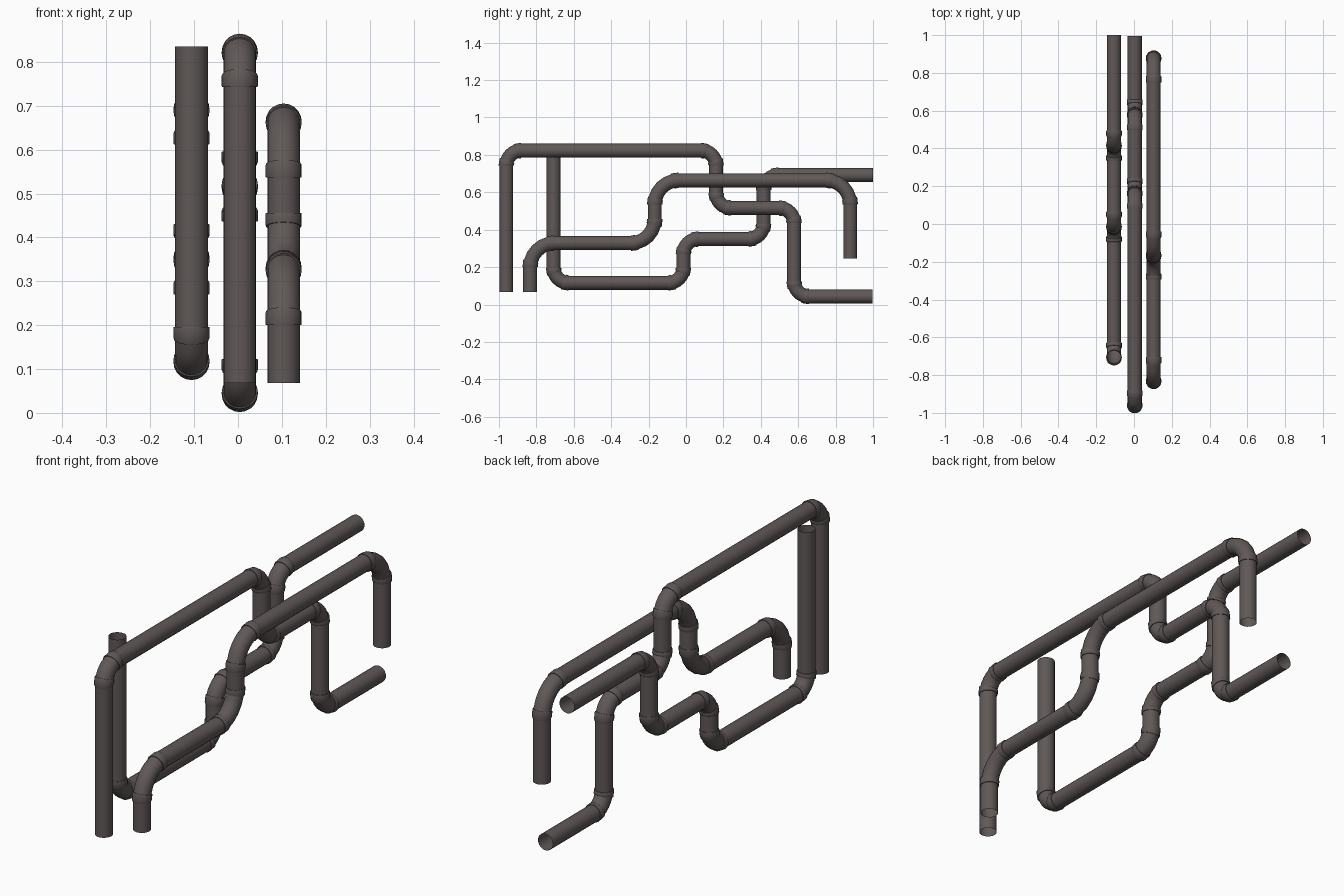
import bpy, bmesh, math
from mathutils import Vector

if "Cube" in bpy.data.objects:
    bpy.data.objects.remove(bpy.data.objects["Cube"])

SIDES = 20
PIPE_R = 0.0372
COLLAR_R = 0.0412

mat = bpy.data.materials.new("dark iron")
mat.diffuse_color = (0.115, 0.098, 0.095, 1)
mat.use_nodes = True
mat.node_tree.nodes["Principled BSDF"].inputs["Base Color"].default_value = mat.diffuse_color


def elbow_rings(corner, d_in, d_out, bend, collar_deg):
    """Rings (centre, tangent, radius) round a 90 degree elbow with a collar at each end."""
    a = math.radians(collar_deg)
    mid = [(a + (math.pi / 2 - 2 * a) * k / 4, PIPE_R) for k in range(5)]
    lip = math.radians(1.5)
    start = [(0, PIPE_R), (0, COLLAR_R - 0.001), (lip, COLLAR_R),
             (a - lip, COLLAR_R), (a, COLLAR_R - 0.001)]
    end = [(math.pi / 2 - t, r) for t, r in reversed(start)]
    centre = corner - d_in * bend + d_out * bend
    return [(centre - d_out * bend * math.cos(t) + d_in * bend * math.sin(t),
             d_in * math.cos(t) + d_out * math.sin(t), r)
            for t, r in start + mid + end]


def pipe(name, x, path, bend, collar_deg):
    """Sweep an open tube with collared elbows along a path in the yz plane."""
    pts = [Vector((x, y, z)) for y, z in path]
    dirs = [(b - a).normalized() for a, b in zip(pts, pts[1:])]
    rings = [(pts[0], dirs[0], PIPE_R)]
    for i in range(1, len(pts) - 1):
        rings += elbow_rings(pts[i], dirs[i - 1], dirs[i], bend, collar_deg)
    rings.append((pts[-1], dirs[-1], PIPE_R))

    bm = bmesh.new()
    X = Vector((1, 0, 0))
    loops = []
    for c, t, r in rings:
        n = t.cross(X)
        loops.append([bm.verts.new(c + (X * math.cos(u) + n * math.sin(u)) * r)
                      for u in (2 * math.pi * k / SIDES for k in range(SIDES))])
    for a, b in zip(loops, loops[1:]):
        for k in range(SIDES):
            j = (k + 1) % SIDES
            bm.faces.new((a[k], a[j], b[j], b[k]))
    mesh = bpy.data.meshes.new(name)
    bm.to_mesh(mesh)
    bm.free()
    mesh.materials.append(mat)
    ob = bpy.data.objects.new(name, mesh)
    bpy.context.collection.objects.link(ob)
    bpy.ops.object.select_all(action='DESELECT')
    ob.select_set(True)
    bpy.context.view_layer.objects.active = ob
    bpy.ops.object.shade_smooth_by_angle(angle=math.radians(35))


# left pipe: drops at the front, then climbs to the back in steps
pipe("left_pipe", -0.106,
     [(-0.708, 0.835), (-0.708, 0.116), (-0.014, 0.116), (-0.014, 0.35),
      (0.415, 0.35), (0.415, 0.692), (1.0, 0.692)], 0.08, 20)

# middle pipe: tall front riser, then steps down to the back
pipe("middle_pipe", 0.004,
     [(-0.961, 0.068), (-0.961, 0.823), (0.161, 0.823), (0.161, 0.516),
      (0.578, 0.516), (0.578, 0.043), (0.996, 0.043)], 0.08, 20)

# right pipe: wider elbows, hanging open end at the back
pipe("right_pipe", 0.104,
     [(-0.833, 0.068), (-0.833, 0.328), (-0.167, 0.328), (-0.167, 0.664),
      (0.878, 0.664), (0.878, 0.247)], 0.128, 14)
